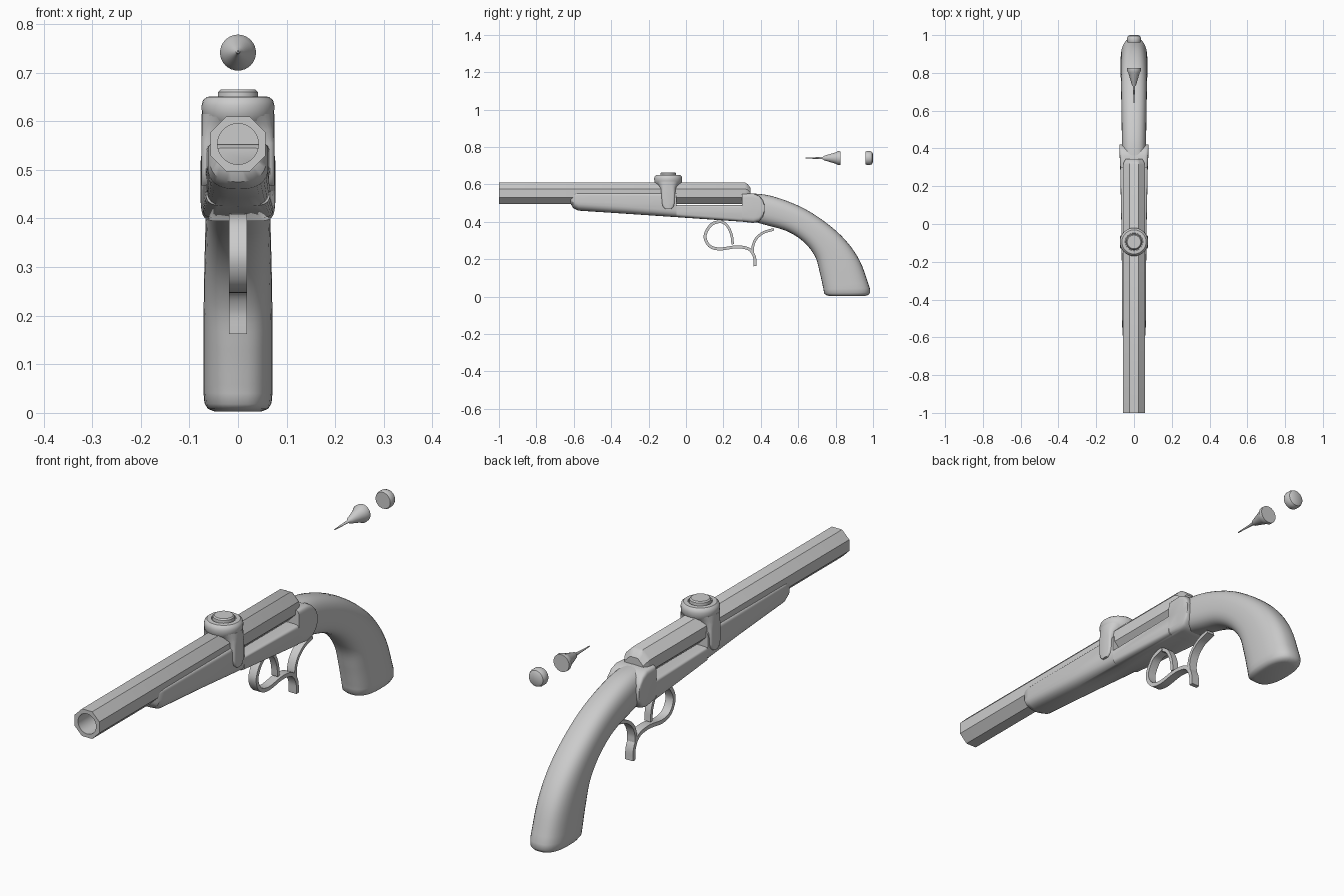
import bpy, bmesh, math
from mathutils import Vector

cube = bpy.data.objects.get("Cube")
if cube:
    bpy.data.objects.remove(cube)

grey = bpy.data.materials.new("plain_grey")
grey.use_nodes = True
COLOUR = (0.6, 0.6, 0.6, 1)
grey.diffuse_color = COLOUR
grey.node_tree.nodes["Principled BSDF"].inputs["Base Color"].default_value = COLOUR
N = 32
TURN = [math.tau * i / N for i in range(N)]


def loft(name, rings, angle=35):
    """Skin a list of equal-sized rings, cap both ends, smooth the soft edges."""
    bm = bmesh.new()
    loops = [[bm.verts.new(p) for p in r] for r in rings]
    for a, b in zip(loops, loops[1:]):
        for i in range(len(a)):
            j = (i + 1) % len(a)
            bm.faces.new((a[i], a[j], b[j], b[i]))
    bm.faces.new(loops[0][::-1])
    bm.faces.new(loops[-1])
    bmesh.ops.recalc_face_normals(bm, faces=bm.faces)
    me = bpy.data.meshes.new(name)
    bm.to_mesh(me)
    bm.free()
    me.materials.append(grey)
    me.shade_smooth()
    me.set_sharp_from_angle(angle=math.radians(angle))
    ob = bpy.data.objects.new(name, me)
    bpy.context.collection.objects.link(ob)
    return ob


def power(v, n):
    return math.copysign(abs(v) ** (2 / n), v)


def ring(centre, u, v, n_up=2, n_down=2):
    """Superellipse with half axes u and v; separate squareness each side of v."""
    c, u, v = Vector(centre), Vector(u), Vector(v)
    out = []
    for t in TURN:
        n = n_up if math.sin(t) >= 0 else n_down
        out.append(c + u * power(math.cos(t), n) + v * power(math.sin(t), n))
    return out


def spline(points, steps=5):
    """Catmull-Rom interpolation through tuples of any length."""
    p = [Vector(q) for q in points]
    p = [2 * p[0] - p[1]] + p + [2 * p[-1] - p[-2]]
    out = []
    for a, b, c, d in zip(p, p[1:], p[2:], p[3:]):
        for k in range(steps):
            t = k / steps
            out.append(b + (c - a) * t / 2 + (a * 2 - b * 5 + c * 4 - d) * t * t / 2
                       + (b * 3 - a - c * 3 + d) * t ** 3 / 2)
    return out + [p[-2]]


def lathe(name, profile, centre, axis):
    """Turn (radius, distance) pairs around z or y."""
    side = (0, 1, 0) if axis == "z" else (0, 0, 1)
    along = Vector((0, 0, 1) if axis == "z" else (0, 1, 0))
    return loft(name, [ring(Vector(centre) + along * d, (r, 0, 0), Vector(side) * r)
                       for r, d in profile])


def ribbon(name, points, half_width, half_thick):
    """Flat metal strip following a (y, z) path."""
    path = spline(points, 6)
    rings = []
    for i, p in enumerate(path):
        d = path[min(i + 1, len(path) - 1)] - path[max(i - 1, 0)]
        d.normalize()
        o = Vector((0, -d.y, d.x)) * half_thick
        c, w = Vector((0, p.x, p.y)), Vector((half_width, 0, 0))
        rings.append([c + w + o, c - w + o, c - w - o, c + w - o])
    return loft(name, rings)


# octagonal barrel with a round bore
AXIS_Z, FLAT = 0.553, 0.057


def octagon(y, scale=1, drop=0):
    pts = []
    for t in TURN:
        r = scale * FLAT / math.cos((t + math.pi / 8) % (math.pi / 4) - math.pi / 8)
        pts.append((r * math.cos(t), y, AXIS_Z - drop + r * math.sin(t)))
    return pts


bore = [ring((0, y, AXIS_Z), (0.042, 0, 0), (0, 0, 0.042)) for y in (-0.6, -1)]
loft("barrel", bore + [octagon(-1), octagon(0.315), octagon(0.33, 0.93, 0.004),
                       octagon(0.345, 0.75, 0.014)], 30)

# fore stock: y, top, bottom, half width, squareness of the underside
STOCK = [(-0.618, 0.545, 0.500, 0.045, 2), (-0.605, 0.552, 0.475, 0.057, 2.2),
         (-0.575, 0.555, 0.460, 0.062, 2.5), (-0.3, 0.555, 0.442, 0.064, 3),
         (-0.051, 0.555, 0.425, 0.066, 4), (-0.05, 0.490, 0.425, 0.066, 4),
         (0.299, 0.490, 0.401, 0.073, 7), (0.30, 0.550, 0.401, 0.073, 7),
         (0.36, 0.552, 0.394, 0.076, 7), (0.39, 0.540, 0.402, 0.077, 7),
         (0.41, 0.518, 0.425, 0.077, 7), (0.42, 0.490, 0.455, 0.077, 7)]
loft("fore_stock", [ring((0, y, (t + b) / 2), (w, 0, 0), (0, 0, (t - b) / 2), 9, n)
                    for y, t, b, w, n in STOCK])

# curved grip: upper y z, lower y z, half width
GRIP = [(0.31, 0.555, 0.33, 0.410, 0.062), (0.45, 0.540, 0.42, 0.385, 0.064),
        (0.61, 0.482, 0.54, 0.350, 0.066), (0.74, 0.402, 0.63, 0.292, 0.068),
        (0.85, 0.305, 0.69, 0.215, 0.070), (0.93, 0.190, 0.715, 0.130, 0.071),
        (0.983, 0.045, 0.735, 0.040, 0.071)]
END = [(0.985, 0.022, 0.738, 0.018, 0.069), (0.975, 0.009, 0.750, 0.008, 0.062),
       (0.955, 0.004, 0.770, 0.003, 0.050)]
loft("grip", [ring((0, (a + c) / 2, (b + d) / 2), (w, 0, 0),
                   (0, (a - c) / 2, (b - d) / 2), 2.6, 2.6)
              for a, b, c, d, w in spline(GRIP) + [Vector(e) for e in END]], 60)

# round cap over the barrel with a strap down each side
CAP_Y = -0.095
lathe("cap_dome", [(0.066, 0.600), (0.074, 0.612), (0.075, 0.632), (0.072, 0.643),
                   (0.064, 0.650), (0.047, 0.651), (0.046, 0.646), (0.042, 0.646),
                   (0.041, 0.660), (0.036, 0.665)], (0, CAP_Y, 0), "z")
STRAP = [(0.615, 0.073, 2), (0.600, 0.058, 2.6), (0.582, 0.044, 4), (0.555, 0.038, 8),
         (0.500, 0.035, 9), (0.480, 0.029, 9), (0.468, 0.015, 9)]
loft("cap_strap", [ring((0, CAP_Y, z), (0.075, 0, 0), (0, h, 0), n, n)
                   for z, h, n in STRAP], 40)

# trigger guard, its rear arm and the trigger
ribbon("trigger_guard", [(0.19, 0.405), (0.135, 0.385), (0.102, 0.325), (0.125, 0.272),
                         (0.18, 0.255), (0.27, 0.266), (0.335, 0.255), (0.365, 0.215),
                         (0.37, 0.163)], 0.018, 0.008)
ribbon("guard_rear_arm", [(0.47, 0.36), (0.415, 0.343), (0.375, 0.31), (0.358, 0.27),
                          (0.357, 0.235)], 0.018, 0.007)
ribbon("trigger", [(0.17, 0.41), (0.215, 0.385), (0.242, 0.335), (0.25, 0.28)],
       0.014, 0.007)

# loose pointed pin and loose round button above the grip
lathe("loose_pin", [(0.002, 0.64), (0.006, 0.73), (0.012, 0.738), (0.030, 0.80),
                    (0.037, 0.812), (0.036, 0.826)], (0, 0, 0.741), "y")
lathe("loose_button", [(0.034, 0.96), (0.037, 0.967), (0.037, 0.984),
                       (0.033, 0.994), (0.022, 1.0)], (0, 0, 0.741), "y")
